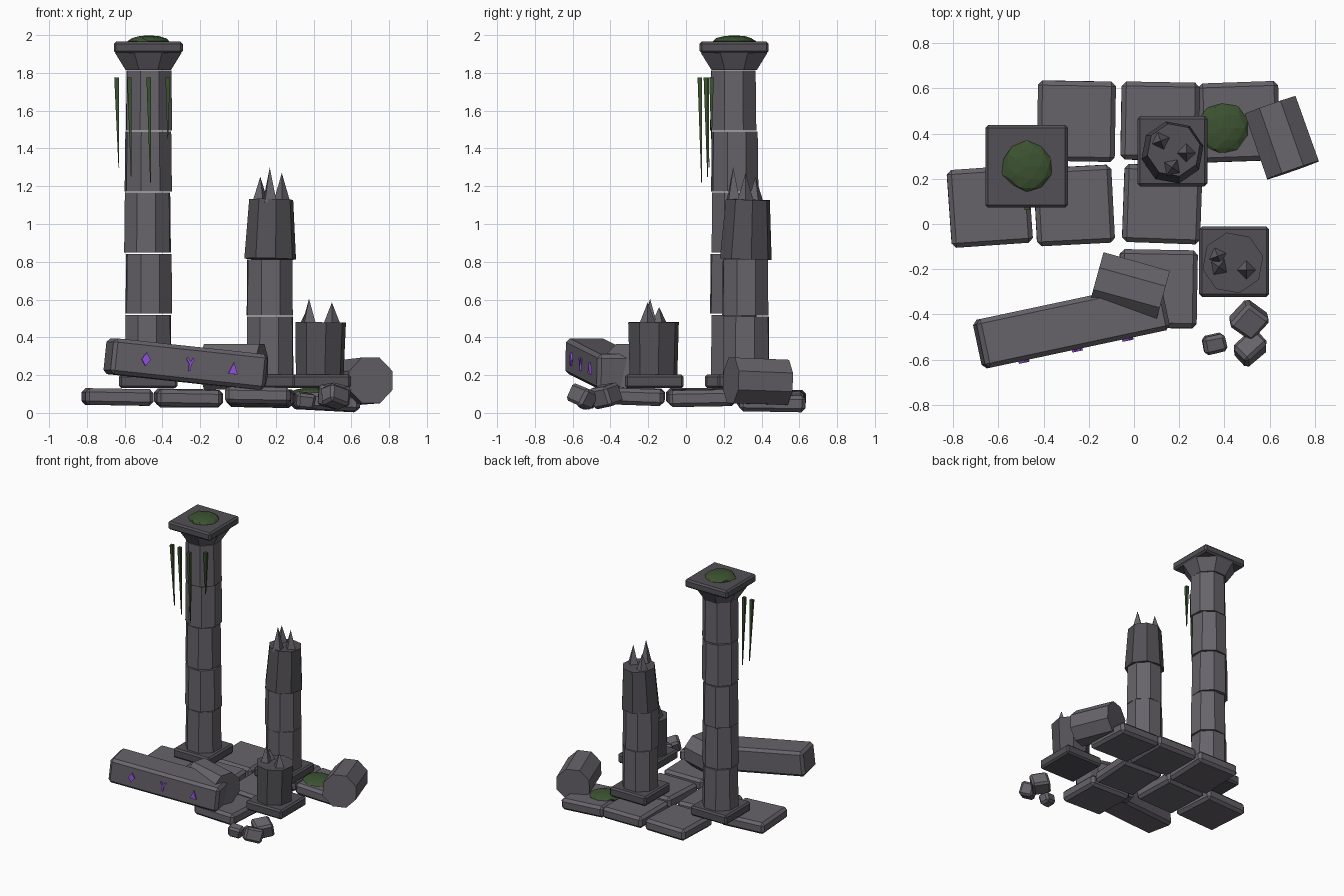
import bpy, bmesh, math, random
from math import radians, pi
from mathutils import Matrix, Vector, Euler

if "Cube" in bpy.data.objects:
    bpy.data.objects.remove(bpy.data.objects["Cube"])

random.seed(4)


def material(name, rgb):
    m = bpy.data.materials.new(name)
    m.diffuse_color = (*rgb, 1)
    m.use_nodes = True
    m.node_tree.nodes["Principled BSDF"].inputs["Base Color"].default_value = m.diffuse_color
    return m


STONE = material("stone", (0.135, 0.125, 0.145))
DARK = material("dark_stone", (0.085, 0.08, 0.09))
MOSS = material("moss", (0.045, 0.085, 0.03))
GLOW = material("rune_purple", (0.30, 0.09, 0.80))


def finish(name, bm, mat, loc, rot=(0, 0, 0)):
    bmesh.ops.recalc_face_normals(bm, faces=bm.faces)
    me = bpy.data.meshes.new(name)
    bm.to_mesh(me)
    bm.free()
    me.materials.append(mat)
    ob = bpy.data.objects.new(name, me)
    ob.location = loc
    ob.rotation_euler = [radians(a) for a in rot]
    bpy.context.collection.objects.link(ob)
    return ob


def block(name, size, loc, rot=(0, 0, 0), bevel=0.015, mat=STONE, jitter=0.0):
    bm = bmesh.new()
    bmesh.ops.create_cube(bm, size=1)
    for v in bm.verts:
        v.co = Vector([c * s * (1 + random.uniform(-jitter, jitter)) for c, s in zip(v.co, size)])
    bmesh.ops.bevel(bm, geom=bm.edges[:], offset=bevel, segments=1, affect='EDGES')
    return finish(name, bm, mat, loc, rot)


def cone(name, r1, r2, depth, loc, rot=(0, 0, 0), sides=8, mat=STONE, spin=22.5):
    bm = bmesh.new()
    bmesh.ops.create_cone(bm, cap_ends=True, segments=sides, radius1=r1, radius2=r2, depth=depth,
                          matrix=Matrix.Rotation(radians(spin), 4, 'Z'))
    return finish(name, bm, mat, loc, rot)


def moss(name, loc, radius, height):
    bm = bmesh.new()
    bmesh.ops.create_icosphere(bm, subdivisions=2, radius=1)
    for v in bm.verts:
        k = random.uniform(0.9, 1.06)
        v.co = Vector((v.co.x * radius * k, v.co.y * radius * k, v.co.z * height))
    return finish(name, bm, MOSS, loc)


def spikes(name, tips, base):
    for i, (x, y, z) in enumerate(tips):
        cone(f"{name}_{i}", 0.045, 0.0, z - base, (x, y, (z + base) / 2), sides=4, spin=20 + 35 * i)


# Paving slabs: centre, size, tilt
slabs = [
    (-0.255, 0.455, 0.075, 0.345, 0.355, (1, 0, -1)),
    (0.115, 0.455, 0.075, 0.345, 0.345, (-1, 1, -1)),
    (0.465, 0.452, 0.058, 0.355, 0.35, (-1, 3, 2)),
    (-0.638, 0.078, 0.084, 0.36, 0.345, (0, 1, 4)),
    (-0.265, 0.082, 0.080, 0.345, 0.345, (1, 1, 3)),
    (0.125, 0.088, 0.080, 0.345, 0.345, (1, 1, -2)),
    (0.107, -0.287, 0.088, 0.345, 0.345, (-2, 1, -1)),
]
for i, (x, y, z, sx, sy, rot) in enumerate(slabs):
    block(f"paving_slab_{i}", (sx, sy, 0.088), (x, y, z), rot, 0.02)

# Column plinths
CX, CY = -0.475, 0.255
for name, x, y in (("tall", CX, CY), ("broken", 0.17, 0.322), ("stump", 0.443, -0.167)):
    block(f"{name}_column_plinth", (0.31, 0.31, 0.072), (x, y, 0.167), bevel=0.012, mat=DARK)

# Tall column: five drums, flared capital, square abacus
for i, (dx, dy, spin) in enumerate([(0, 0, 20), (0.003, -0.004, 26), (-0.004, 0.004, 19),
                                    (0, 0.003, 28), (0.004, -0.005, 24)]):
    cone(f"tall_column_drum_{i}", 0.131, 0.127, 0.317, (CX + dx, CY + dy, 0.36 + 0.3235 * i), spin=spin)
cone("tall_column_capital", 0.130, 0.19, 0.09, (CX, CY, 1.86))
block("tall_column_abacus", (0.365, 0.365, 0.062), (CX, CY, 1.935), bevel=0.012, mat=DARK)
moss("capital_moss", (CX, CY, 1.968), 0.11, 0.031)

# Hanging vines, tapering downwards
for i, (x, y, low, lean) in enumerate([(-0.637, 0.115, 1.30, 1.5), (-0.57, 0.11, 1.25, 1),
                                       (-0.468, 0.078, 1.22, 1), (-0.372, 0.135, 1.45, 0)]):
    cone(f"hanging_vine_{i}", 0.003, 0.017, 1.775 - low, (x, y, (1.775 + low) / 2),
         (lean, -lean, 0), sides=4, mat=MOSS, spin=45)

# Broken column with jagged top
cone("broken_column_drum_0", 0.131, 0.129, 0.308, (0.17, 0.318, 0.357), spin=20)
cone("broken_column_drum_1", 0.130, 0.127, 0.298, (0.168, 0.314, 0.664), spin=25)
cone("broken_column_top", 0.140, 0.119, 0.315, (0.173, 0.322, 0.972), (-2, 1, 0), spin=12, mat=DARK)
spikes("broken_column_shard", [(0.118, 0.368, 1.25), (0.168, 0.25, 1.30), (0.232, 0.315, 1.27)], 1.115)

# Stump with jagged top
cone("stump_drum", 0.129, 0.137, 0.28, (0.435, -0.172, 0.34), (0, 1, 0), spin=12, mat=DARK)
spikes("stump_shard", [(0.37, -0.142, 0.56), (0.376, -0.19, 0.605), (0.497, -0.203, 0.585)], 0.47)

# Fallen drums lying on their sides
for i, (loc, axis) in enumerate([((0.653, 0.382, 0.167), (-0.10, 0.285, -0.01)),
                                 ((-0.02, -0.282, 0.245), (0.29, -0.08, 0.0))]):
    ob = cone(f"fallen_drum_{i}", 0.131, 0.129, 0.305, loc)
    ob.rotation_euler = Vector(axis).to_track_quat('Z', 'Y').to_euler()

# Fallen lintel
L_LOC, L_ROT = (-0.277, -0.447, 0.258), (0, 6, 12)
block("fallen_lintel", (0.84, 0.22, 0.19), L_LOC, L_ROT, 0.02)
lintel = Matrix.Translation(L_LOC) @ Euler([radians(a) for a in L_ROT]).to_matrix().to_4x4()

# Carved marks: diamond, forked mark, triangle
marks = [
    ("diamond_mark", -0.24, [(0, 0.036), (-0.024, 0), (0, -0.036), (0.024, 0)]),
    ("forked_mark", 0.0, [(-0.006, -0.036), (0.006, -0.036), (0.006, 0.0), (0.024, 0.028), (0.014, 0.034),
                          (0, 0.012), (-0.014, 0.034), (-0.024, 0.028), (-0.006, 0.0)]),
    ("triangle_mark", 0.235, [(0, 0.034), (-0.025, -0.028), (0.025, -0.028)]),
]
for name, x, pts in marks:
    bm = bmesh.new()
    face = bm.faces.new([bm.verts.new((x + px, -0.105, pz)) for px, pz in pts])
    ext = bmesh.ops.extrude_face_region(bm, geom=[face])
    bmesh.ops.translate(bm, vec=(0, -0.015, 0), verts=[g for g in ext["geom"] if isinstance(g, bmesh.types.BMVert)])
    finish(name, bm, GLOW, L_LOC, L_ROT)

# Rubble and ground moss
for i, (size, loc, rot) in enumerate([
        ((0.10, 0.08, 0.08), (0.355, -0.53, 0.065), (10, 8, 12)),
        ((0.13, 0.13, 0.11), (0.508, -0.425, 0.09), (14, -10, 50)),
        ((0.13, 0.10, 0.10), (0.515, -0.55, 0.085), (-20, 15, 40))]):
    block(f"rubble_{i}", size, loc, rot, 0.015, jitter=0.08)
moss("ground_moss", (0.39, 0.425, 0.105), 0.113, 0.03)
